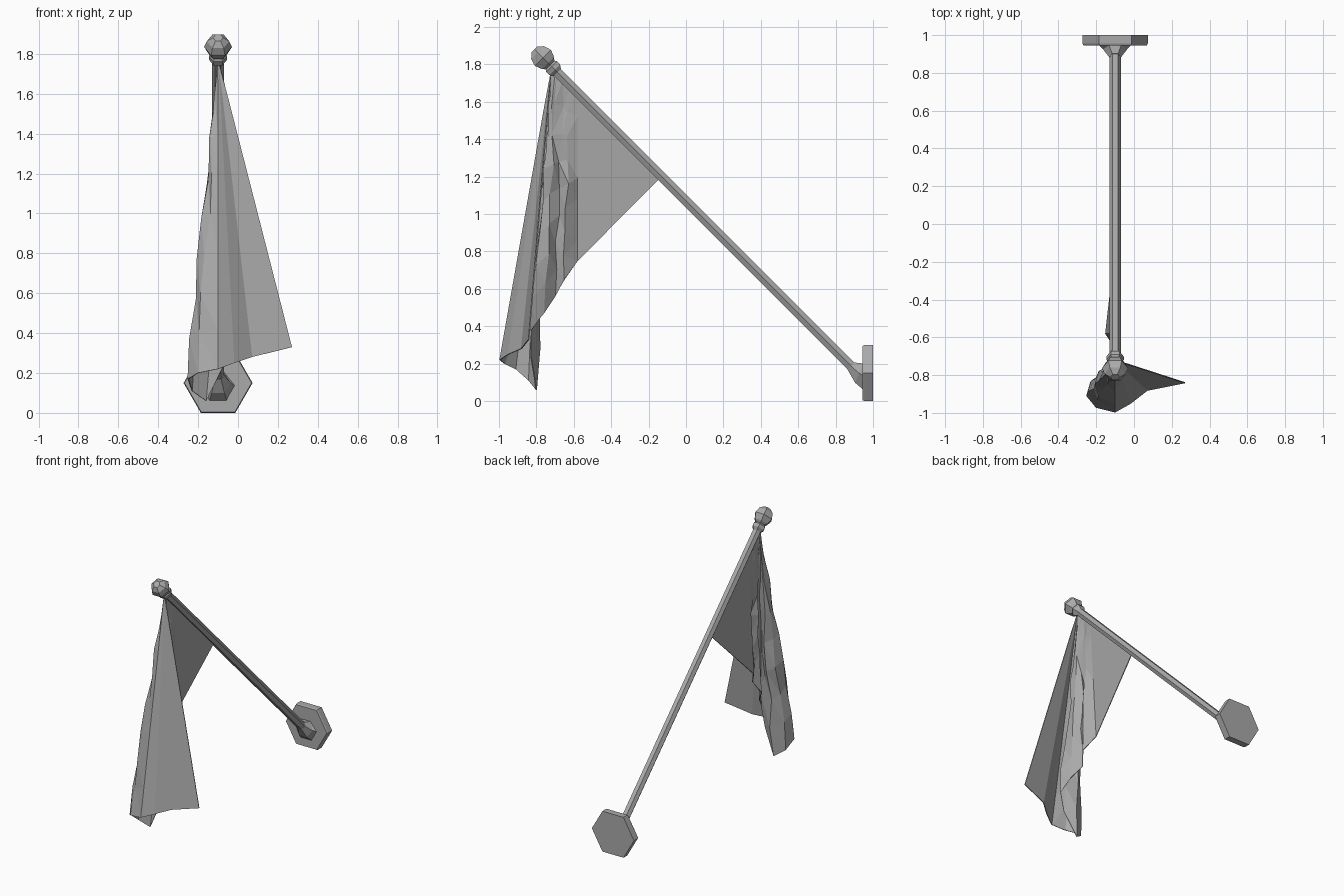
import bpy, bmesh, math, random
from mathutils import Vector

random.seed(4)
if "Cube" in bpy.data.objects:
    bpy.data.objects.remove(bpy.data.objects["Cube"])

# Single plain grey
grey = bpy.data.materials.new("plain_grey")
grey.use_nodes = True
colour = (0.4, 0.4, 0.4, 1)
grey.diffuse_color = colour
grey.node_tree.nodes["Principled BSDF"].inputs["Base Color"].default_value = colour

X0 = -0.1
UP_POLE = Vector((0, -1, 1)).normalized()
OUT = Vector((0, -1, 0))
POLE_BASE = Vector((X0, 0.925, 0.145))


def make_object(name, bm):
    bmesh.ops.recalc_face_normals(bm, faces=bm.faces)
    mesh = bpy.data.meshes.new(name)
    bm.to_mesh(mesh)
    bm.free()
    mesh.materials.append(grey)
    obj = bpy.data.objects.new(name, mesh)
    bpy.context.collection.objects.link(obj)
    return obj


def loft(name, rings, sides=6):
    """Join polygon rings given as (centre, axis, radius)."""
    bm = bmesh.new()
    loops = []
    for centre, axis, r in rings:
        u = Vector((1, 0, 0))
        v = axis.cross(u)
        angles = [math.tau * i / sides for i in range(sides)]
        loops.append([bm.verts.new(centre + r * (math.cos(a) * u + math.sin(a) * v))
                      for a in angles])
    for a, b in zip(loops, loops[1:]):
        for i in range(sides):
            j = (i + 1) % sides
            bm.faces.new((a[i], a[j], b[j], b[i]))
    bm.faces.new(loops[0])
    bm.faces.new(loops[-1])
    return make_object(name, bm)


def along(t):
    return POLE_BASE + UP_POLE * t


# Hexagonal wall plate
loft("wall_plate", [(Vector((X0, y, 0.15)), OUT, r)
                    for y, r in ((1, 0.173), (0.955, 0.173), (0.945, 0.168))])

# Flared socket between plate and pole
loft("pole_socket", [(Vector((X0, 0.95, 0.135)), OUT, 0.088),
                     (Vector((X0, 0.925, 0.15)), (OUT + UP_POLE).normalized(), 0.064),
                     (along(0.06), UP_POLE, 0.031)])

# Pole
loft("pole", [(along(t), UP_POLE, 0.03) for t in (0, 2.31)])

# Finial with neck and faceted knob
loft("finial", [(along(2.39 + t), UP_POLE, r) for t, r in (
    (-0.11, 0.03), (-0.09, 0.046), (-0.065, 0.046), (-0.055, 0.036),
    (-0.04, 0.052), (0, 0.07), (0.04, 0.056), (0.065, 0.025))])

# Draped flag: each column is (y where it hangs on the pole, hem point)
columns = [
    (-0.14, (-0.10, -0.14, 1.19)),
    (-0.58, (-0.15, -0.58, 0.75)),
    (-0.62, (-0.09, -0.65, 0.65)),
    (-0.66, (-0.13, -0.70, 0.56)),
    (-0.69, (-0.07, -0.76, 0.47)),
    (-0.70, (-0.04, -0.83, 0.38)),
    (-0.71, (-0.07, -0.83, 0.24)),
    (-0.71, (-0.16, -0.80, 0.06)),
    (-0.71, (-0.23, -0.84, 0.11)),
    (-0.72, (-0.25, -0.91, 0.17)),
    (-0.72, (-0.20, -0.97, 0.20)),
    (-0.72, (-0.10, -0.995, 0.22)),
    (-0.72, (-0.02, -0.95, 0.25)),
    (-0.72, (0.07, -0.88, 0.28)),
    (-0.72, (0.27, -0.84, 0.33)),
]
ROWS = 8
bm = bmesh.new()
grid = []
for c, (y, hem) in enumerate(columns):
    top, hem = Vector((X0, y, 1.055 - y)), Vector(hem)
    line = []
    for r in range(ROWS + 1):
        t = r / ROWS
        p = top.lerp(hem, t)
        # Small creases in the gathered part only
        if 1 < c < 11 and 0 < r < ROWS:
            p += Vector((random.uniform(-1, 1), random.uniform(-1, 1), 0)) * 0.012
        line.append(bm.verts.new(p))
    grid.append(line)
for a, b in zip(grid, grid[1:]):
    for r in range(ROWS):
        bm.faces.new((a[r], a[r + 1], b[r + 1], b[r]))
bmesh.ops.remove_doubles(bm, verts=bm.verts, dist=0.0005)
bmesh.ops.triangulate(bm, faces=bm.faces)
flag = make_object("flag", bm)
cloth = flag.modifiers.new("cloth_thickness", "SOLIDIFY")
cloth.thickness = 0.006
cloth.offset = 0
